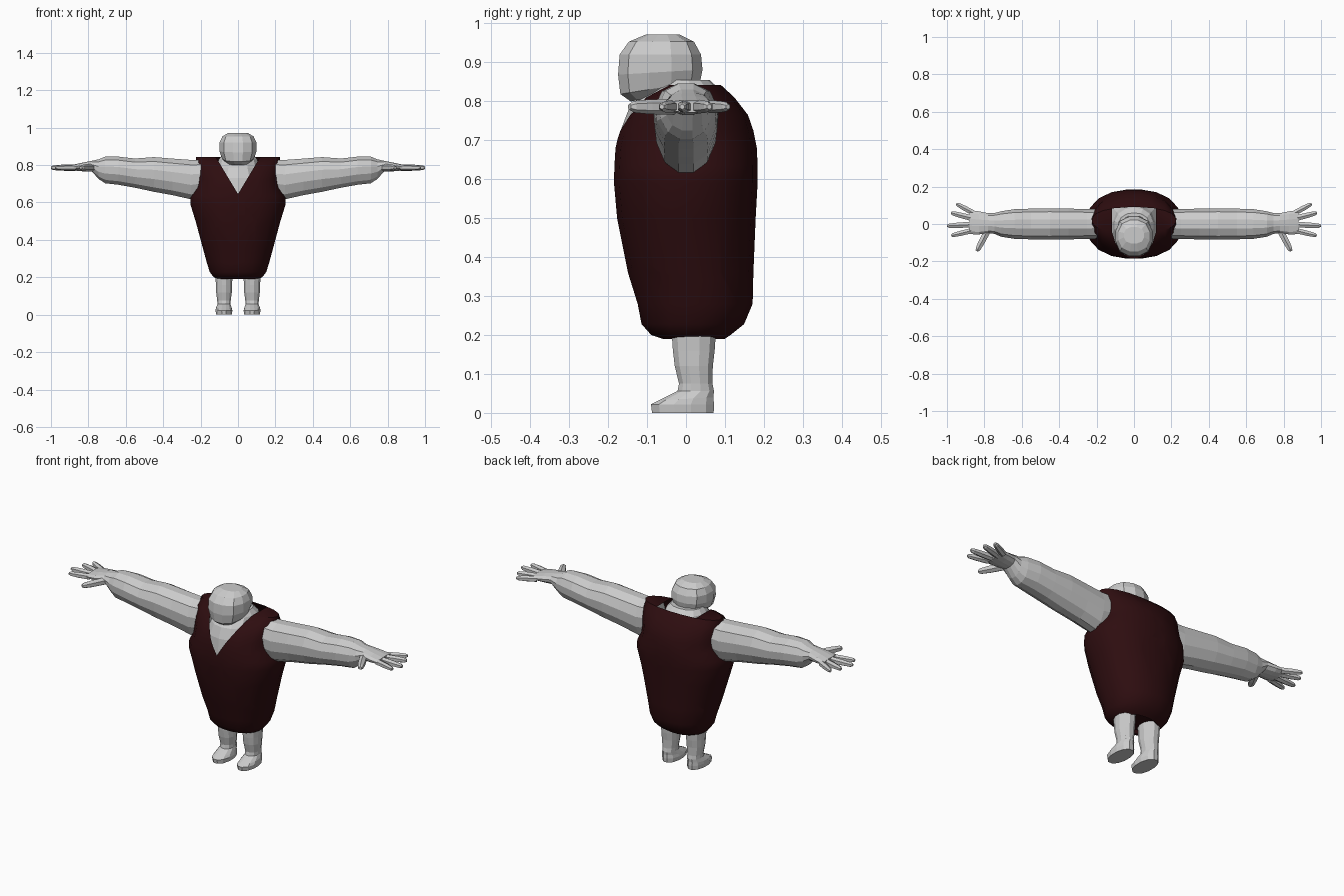
import bpy, bmesh
from math import sin, cos, pi
from mathutils import Vector

if "Cube" in bpy.data.objects:
    bpy.data.objects.remove(bpy.data.objects["Cube"])


def add_loft(bm, rings, n, axis='z', power=2.2, place=None, taper=0.0):
    """Skin rings (pos, centre_u, centre_v, radius_u, radius_v[, tilt]) along an axis."""
    loops = []
    for r in rings:
        pos, cu, cv, ru, rv = r[:5]
        tilt = r[5] if len(r) > 5 else 0
        loop = []
        for i in range(n):
            a = 2 * pi * (i + 0.5) / n
            c, s = cos(a), sin(a)
            k = (abs(c) ** power + abs(s) ** power) ** (-1 / power)
            u = cu + ru * c * k * (1 + taper * s)
            v = cv + rv * s * k
            p = pos + tilt * (v - cv)
            co = Vector((p, u, v) if axis == 'x' else (u, v, p))
            loop.append(bm.verts.new(place(co) if place else co))
        loops.append(loop)
    for a, b in zip(loops, loops[1:]):
        for i in range(n):
            j = (i + 1) % n
            bm.faces.new((a[i], a[j], b[j], b[i]))
    bm.faces.new(loops[0][::-1])
    bm.faces.new(loops[-1])


def finish(name, bm, mirror=False, color=None):
    bmesh.ops.recalc_face_normals(bm, faces=bm.faces)
    me = bpy.data.meshes.new(name)
    bm.to_mesh(me)
    bm.free()
    ob = bpy.data.objects.new(name, me)
    bpy.context.collection.objects.link(ob)
    if mirror:
        m = ob.modifiers.new("mirror", 'MIRROR')
        m.use_mirror_merge = False
    if color:
        mat = bpy.data.materials.new(name + "_color")
        mat.diffuse_color = color
        mat.use_nodes = True
        mat.node_tree.nodes["Principled BSDF"].inputs["Base Color"].default_value = mat.diffuse_color
        me.materials.append(mat)
    return ob


def span(z, hw, y0, y1):
    """Ring from a half width and its front and back y."""
    return (z, 0, (y0 + y1) / 2, hw, (y1 - y0) / 2)


# Sleeveless robe: lofted shell with a V neck cut out of the front
bm = bmesh.new()
add_loft(bm, [span(.205, .085, -.05, .09), span(.19, .105, -.06, .10),
              span(.20, .13, -.09, .115), span(.228, .152, -.115, .15),
              span(.28, .168, -.125, .172), span(.36, .19, -.15, .174),
              span(.50, .228, -.178, .18), span(.59, .256, -.186, .185),
              span(.635, .254, -.185, .185), span(.68, .228, -.182, .183),
              span(.725, .222, -.172, .174), span(.765, .226, -.15, .16),
              span(.81, .23, -.11, .125), span(.842, .225, -.05, .09)],
         20, power=2.3)
V_BASE, V_SLOPE = .645, .6
for side in (1, -1):
    bmesh.ops.bisect_plane(bm, geom=bm.verts[:] + bm.edges[:] + bm.faces[:],
                           plane_co=(0, 0, V_BASE), plane_no=(side, 0, -V_SLOPE))
opening = []
for f in bm.faces:
    c = f.calc_center_median()
    if abs(c.x) < V_SLOPE * (c.z - V_BASE) and (c.y < .02 or c.z > .84):
        opening.append(f)
bmesh.ops.delete(bm, geom=opening, context='FACES')
robe = finish("robe", bm, color=(.027, .004, .005, 1))
bpy.context.view_layer.objects.active = robe
robe.select_set(True)
bpy.ops.object.shade_smooth_by_angle(angle=.7)
robe.select_set(False)

# Chest and neck seen inside the V neck
bm = bmesh.new()
add_loft(bm, [span(.58, .18, -.165, .15), span(.65, .17, -.174, .15),
              span(.73, .14, -.166, .14), span(.785, .115, -.145, .11),
              span(.83, .105, -.10, .088), span(.855, .085, -.08, .06)], 14)
finish("chest", bm)

# Head: blocky, leaning forward
bm = bmesh.new()
add_loft(bm, [(.815, 0, -.065, .06, .078, .2), (.835, 0, -.066, .085, .104, .16),
              (.875, 0, -.066, .1, .11, .06), (.92, 0, -.066, .1, .106),
              (.953, 0, -.063, .085, .085), (.971, 0, -.06, .055, .045)],
         12, power=2.5)
finish("head", bm)

# Arms with palms and fingers
bm = bmesh.new()
add_loft(bm, [(.18, 0, .73, .078, .10), (.25, 0, .722, .08, .108),
              (.35, 0, .737, .082, .10), (.45, 0, .75, .084, .095),
              (.55, 0, .757, .082, .08), (.64, 0, .77, .079, .077),
              (.71, 0, .774, .068, .073), (.745, .003, .778, .056, .054),
              (.78, .005, .794, .053, .03), (.83, .006, .79, .062, .024),
              (.88, .01, .787, .064, .016)], 12, axis='x', taper=.1)
Z = .786
for base, tip, r in (((.86, .06), (.95, .108), .016), ((.87, .032), (.978, .06), .017),
                     ((.87, -.003), (1.0, -.01), .017), ((.87, -.036), (.977, -.062), .016),
                     ((.78, -.03), (.84, -.145), .02)):
    a, b = Vector((*base, Z)), Vector((*tip, Z))
    rot = (b - a).to_track_quat('Z', 'Y')
    L = (b - a).length
    add_loft(bm, [(0, 0, 0, r, r), (L * .55, 0, 0, r * .95, r * .95),
                  (L * .9, 0, 0, r * .75, r * .75), (L, 0, 0, r * .4, r * .4)],
             6, place=lambda p: a + rot @ p)
finish("arm", bm, mirror=True)

# Legs with feet
bm = bmesh.new()
X = .075
add_loft(bm, [(0, X, -.008, .043, .081), (.022, X, -.009, .046, .083),
              (.036, X + .001, 0, .043, .072, .06), (.056, X, .025, .036, .048),
              (.075, X, .025, .037, .044), (.12, X, .02, .043, .05),
              (.16, X, .02, .044, .055), (.19, X, .02, .046, .057),
              (.28, X, .02, .05, .06)], 12)
finish("leg", bm, mirror=True)
